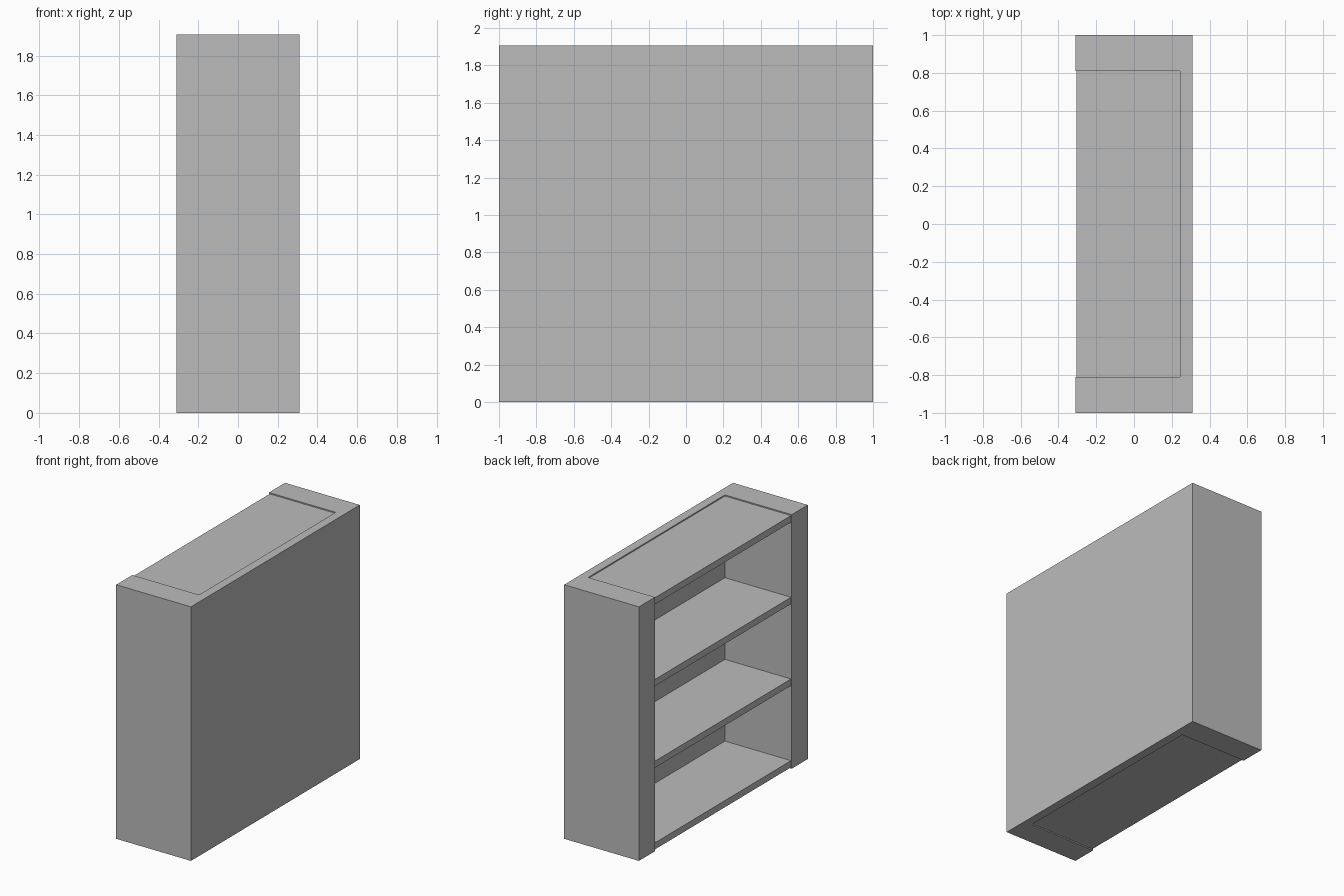
import bpy
import bmesh

cube = bpy.data.objects.get("Cube")
if cube:
    bpy.data.objects.remove(cube, do_unlink=True)

HEIGHT = 1.905
HALF_DEPTH, HALF_WIDTH = 0.31, 1.0
INNER_X, INNER_Y = 0.244, 0.81     # inner faces of the rear panel and the posts
RECESS = 0.006                     # boards sit slightly behind the posts
BOARD, PITCH = 0.05, 0.6125

grey = bpy.data.materials.new("plain_grey")
grey.use_nodes = True
grey.diffuse_color = (0.5, 0.5, 0.5, 1)
grey.node_tree.nodes["Principled BSDF"].inputs["Base Color"].default_value = (0.5, 0.5, 0.5, 1)


def prism(name, outline, z0, z1):
    """Extrude a counter-clockwise plan outline from z0 up to z1."""
    bm = bmesh.new()
    base = bm.faces.new([bm.verts.new((x, y, z0)) for x, y in outline])
    top = bmesh.ops.extrude_face_region(bm, geom=[base], use_keep_orig=True)
    moved = [v for v in top["geom"] if isinstance(v, bmesh.types.BMVert)]
    bmesh.ops.translate(bm, verts=moved, vec=(0, 0, z1 - z0))
    bmesh.ops.recalc_face_normals(bm, faces=bm.faces)
    mesh = bpy.data.meshes.new(name)
    bm.to_mesh(mesh)
    bm.free()
    mesh.materials.append(grey)
    obj = bpy.data.objects.new(name, mesh)
    bpy.context.collection.objects.link(obj)
    return obj


# Carcass: two thick posts joined by the rear panel, as one U-shaped plan
half = [(-HALF_DEPTH, INNER_Y), (INNER_X, INNER_Y)]
outer = [(HALF_DEPTH, -HALF_WIDTH), (HALF_DEPTH, HALF_WIDTH),
         (-HALF_DEPTH, HALF_WIDTH)]
inner = half + [(x, -y) for x, y in reversed(half)]
prism("carcass", outer + inner + [(-HALF_DEPTH, -HALF_WIDTH)], 0, HEIGHT)

# Boards: base, two shelves and top, evenly spaced
x0 = -HALF_DEPTH + RECESS
plan = [(x0, -INNER_Y), (INNER_X, -INNER_Y), (INNER_X, INNER_Y), (x0, INNER_Y)]
first = (HEIGHT - 3 * PITCH - BOARD) / 2
for i, name in enumerate(("base_board", "lower_shelf", "upper_shelf", "top_board")):
    z = first + i * PITCH
    prism(name, plan, z, z + BOARD)
